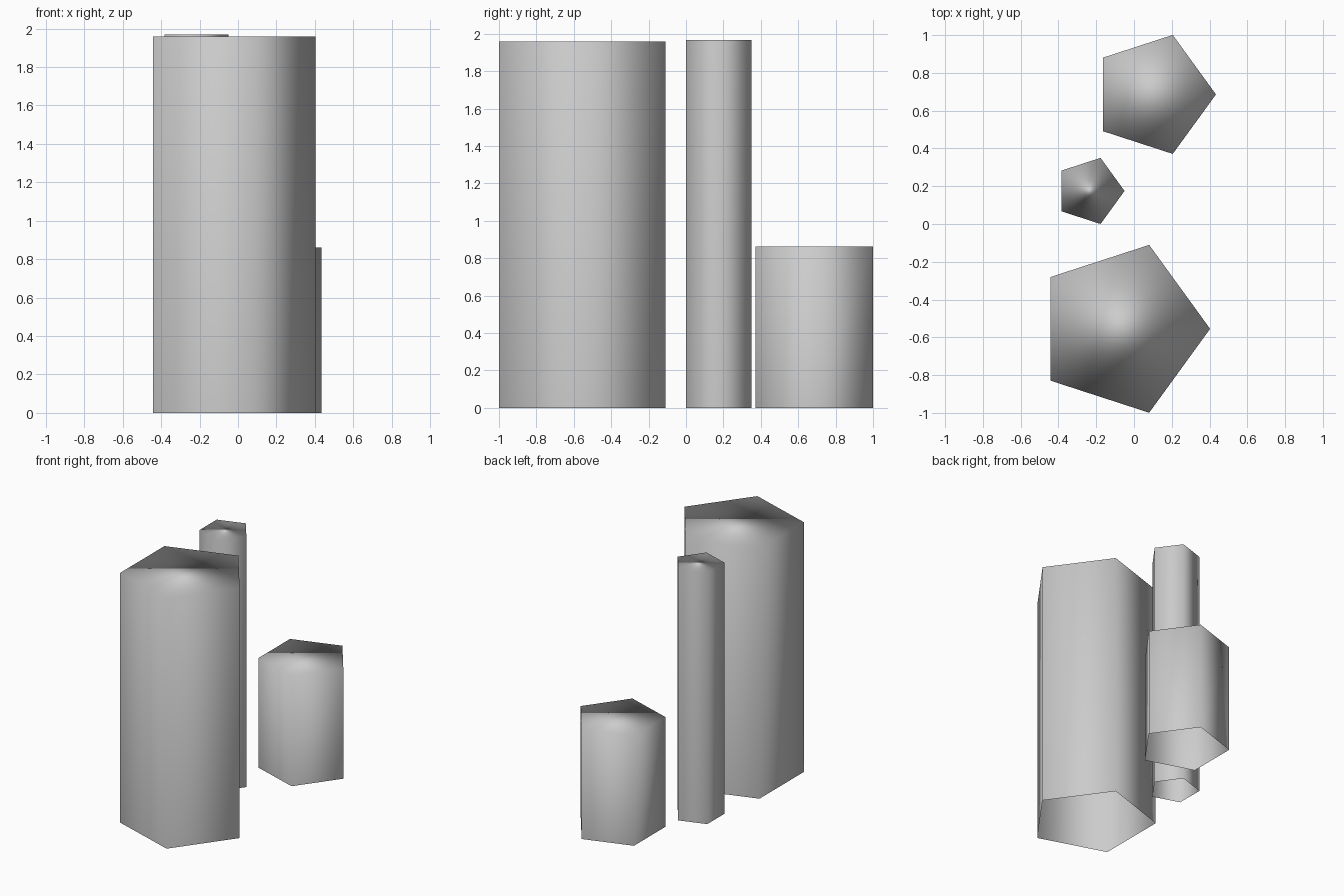
import bpy
from math import cos, sin, tau

if "Cube" in bpy.data.objects:
    bpy.data.objects.remove(bpy.data.objects["Cube"])

SIDES = 5


def column(name, x, y, radius, height):
    verts = [(radius * cos(tau * i / SIDES), radius * sin(tau * i / SIDES), z)
             for z in (0, height) for i in range(SIDES)]
    # walls and top cap; the underside is open
    faces = [(i, (i + 1) % SIDES, (i + 1) % SIDES + SIDES, i + SIDES) for i in range(SIDES)]
    faces.append(tuple(range(SIDES, 2 * SIDES)))
    mesh = bpy.data.meshes.new(name)
    mesh.from_pydata(verts, [], faces)
    mesh.update()
    mesh.shade_smooth()

    obj = bpy.data.objects.new(name, mesh)
    obj.location = (x, y, 0)
    bpy.context.collection.objects.link(obj)

    # the large walls dominate the smooth shading
    weighted = obj.modifiers.new("weighted_shading", 'WEIGHTED_NORMAL')
    weighted.mode = 'FACE_AREA'


# Three separate pentagonal columns
column("large_column", -0.064, -0.555, 0.467, 1.96)
column("thin_column", -0.234, 0.175, 0.184, 1.968)
column("short_column", 0.103, 0.686, 0.331, 0.862)
